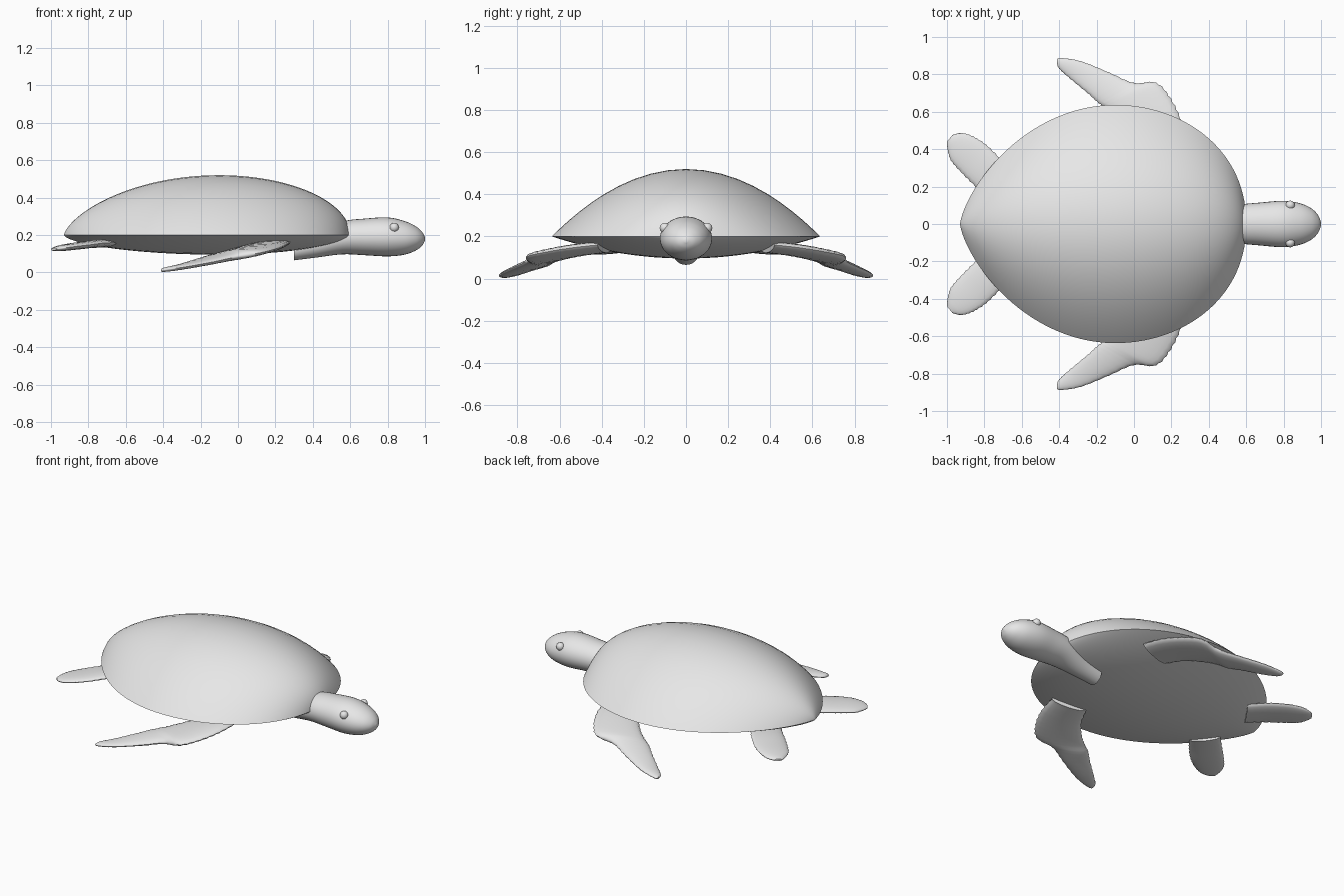
import bpy, bmesh, math
from mathutils import Vector

if "Cube" in bpy.data.objects:
    bpy.data.objects.remove(bpy.data.objects["Cube"])

grey = bpy.data.materials.new("soft_grey")
grey.diffuse_color = (0.8, 0.8, 0.8, 1)
grey.use_nodes = True
grey.node_tree.nodes["Principled BSDF"].inputs["Base Color"].default_value = grey.diffuse_color


def finish(name, bm, angle=40, mirror=False):
    """Turn a bmesh into a shaded object, optionally mirrored across y."""
    bmesh.ops.remove_doubles(bm, verts=bm.verts, dist=0.0002)
    bmesh.ops.recalc_face_normals(bm, faces=bm.faces)
    me = bpy.data.meshes.new(name)
    bm.to_mesh(me)
    bm.free()
    me.materials.append(grey)
    ob = bpy.data.objects.new(name, me)
    bpy.context.collection.objects.link(ob)
    bpy.ops.object.select_all(action='DESELECT')
    ob.select_set(True)
    bpy.context.view_layer.objects.active = ob
    bpy.ops.object.shade_smooth_by_angle(angle=math.radians(angle))
    if mirror:
        m = ob.modifiers.new("other_side", 'MIRROR')
        m.use_axis = (False, True, False)
    return ob


def loft(rings):
    """Skin closed rings of points and cap both ends."""
    bm = bmesh.new()
    rows = [[bm.verts.new(p) for p in r] for r in rings]
    n = len(rows[0])
    for a, b in zip(rows, rows[1:]):
        for i in range(n):
            j = (i + 1) % n
            bm.faces.new((a[i], a[j], b[j], b[i]))
    bm.faces.new(rows[0])
    bm.faces.new(rows[-1])
    return bm


def spline(keys, steps):
    """Catmull-Rom interpolation of tuples of numbers."""
    out = []
    for k in range(len(keys) - 1):
        a, b = keys[max(k - 1, 0)], keys[k]
        c, d = keys[k + 1], keys[min(k + 2, len(keys) - 1)]
        for s in range(steps):
            t = s / steps
            out.append([0.5 * (2 * q + (r - p) * t + (2 * p - 5 * q + 4 * r - u) * t * t
                               + (3 * q - p - 3 * r + u) * t ** 3)
                        for p, q, r, u in zip(a, b, c, d)])
    out.append(list(keys[-1]))
    return out


# Shell: domed back and shallow belly sharing a sharp teardrop rim
def shell_ring(th):
    s = max(math.sin(th), 0.0)
    front = math.cos(th) > 0
    x = -0.1 + (0.70 if front else 0.83) * math.cos(th)
    w = 0.637 * s ** (0.93 if front else 1.42)
    h = 0.32 * s ** (1.0 if front else 1.35)
    d = 0.105 * s ** 1.2
    n = 24
    top = [(x, w * t, 0.2 + h * (1 - t * t))
           for t in (-math.cos(math.pi * i / n) for i in range(n))]
    low = [(x, w * t, 0.2 - d * (1 - t * t))
           for t in (math.cos(math.pi * i / n) for i in range(n))]
    return top + low


N = 56
bm = loft([shell_ring(0.004 + (math.pi - 0.008) * i / N) for i in range(N + 1)])
finish("shell", bm)

# Head and neck: x, centre height, half width, half height
head_keys = [(0.30, 0.125, 0.062, 0.06), (0.42, 0.15, 0.075, 0.07),
             (0.56, 0.185, 0.103, 0.088), (0.68, 0.19, 0.115, 0.098),
             (0.80, 0.19, 0.124, 0.104), (0.89, 0.185, 0.110, 0.090),
             (0.95, 0.182, 0.082, 0.065), (0.985, 0.18, 0.046, 0.036),
             (1.0, 0.18, 0.008, 0.008)]
rings = []
for x, z, ry, rz in spline(head_keys, 5):
    rings.append([(x, ry * math.cos(a), z + rz * math.sin(a))
                  for a in (2 * math.pi * i / 32 for i in range(32))])
finish("head_and_neck", loft(rings), 50)

# Eyes
bm = bmesh.new()
bmesh.ops.create_uvsphere(bm, u_segments=16, v_segments=10, radius=0.025)
bmesh.ops.translate(bm, verts=bm.verts, vec=(0.835, 0.1, 0.24))
finish("eyes", bm, mirror=True)


# Flippers: leading edge, trailing edge and half thickness, finely ridged
def flipper(name, keys, steps):
    rings = []
    for k, v in enumerate(spline(keys, steps)):
        lead, trail, t = Vector(v[:3]), Vector(v[3:6]), v[6]
        mid, half = (lead + trail) / 2, (lead - trail) / 2
        g = 0.96 if k % 2 else 1.0
        rings.append([mid + half * math.cos(a) * g + Vector((0, 0, t * g * math.sin(a)))
                      for a in (2 * math.pi * i / 20 for i in range(20))])
    finish(name, loft(rings), 50, mirror=True)


flipper("front_flippers", [
    (0.28, 0.42, 0.160, 0.06, 0.36, 0.140, 0.026),
    (0.255, 0.55, 0.145, 0.00, 0.48, 0.125, 0.028),
    (0.20, 0.67, 0.125, -0.08, 0.57, 0.105, 0.028),
    (0.12, 0.757, 0.105, -0.14, 0.615, 0.088, 0.027),
    (0.00, 0.755, 0.085, -0.19, 0.645, 0.072, 0.025),
    (-0.13, 0.81, 0.057, -0.25, 0.70, 0.055, 0.021),
    (-0.28, 0.87, 0.030, -0.34, 0.775, 0.028, 0.016),
    (-0.385, 0.888, 0.015, -0.40, 0.83, 0.015, 0.012),
    (-0.412, 0.882, 0.012, -0.412, 0.86, 0.012, 0.006)], 6)

flipper("rear_flippers", [
    (-0.65, 0.27, 0.160, -0.76, 0.11, 0.150, 0.020),
    (-0.717, 0.353, 0.157, -0.85, 0.20, 0.145, 0.021),
    (-0.79, 0.425, 0.148, -0.925, 0.275, 0.136, 0.020),
    (-0.86, 0.47, 0.140, -0.98, 0.34, 0.128, 0.018),
    (-0.92, 0.487, 0.132, -0.998, 0.40, 0.124, 0.014),
    (-0.97, 0.477, 0.126, -1.0, 0.44, 0.122, 0.007)], 6)
